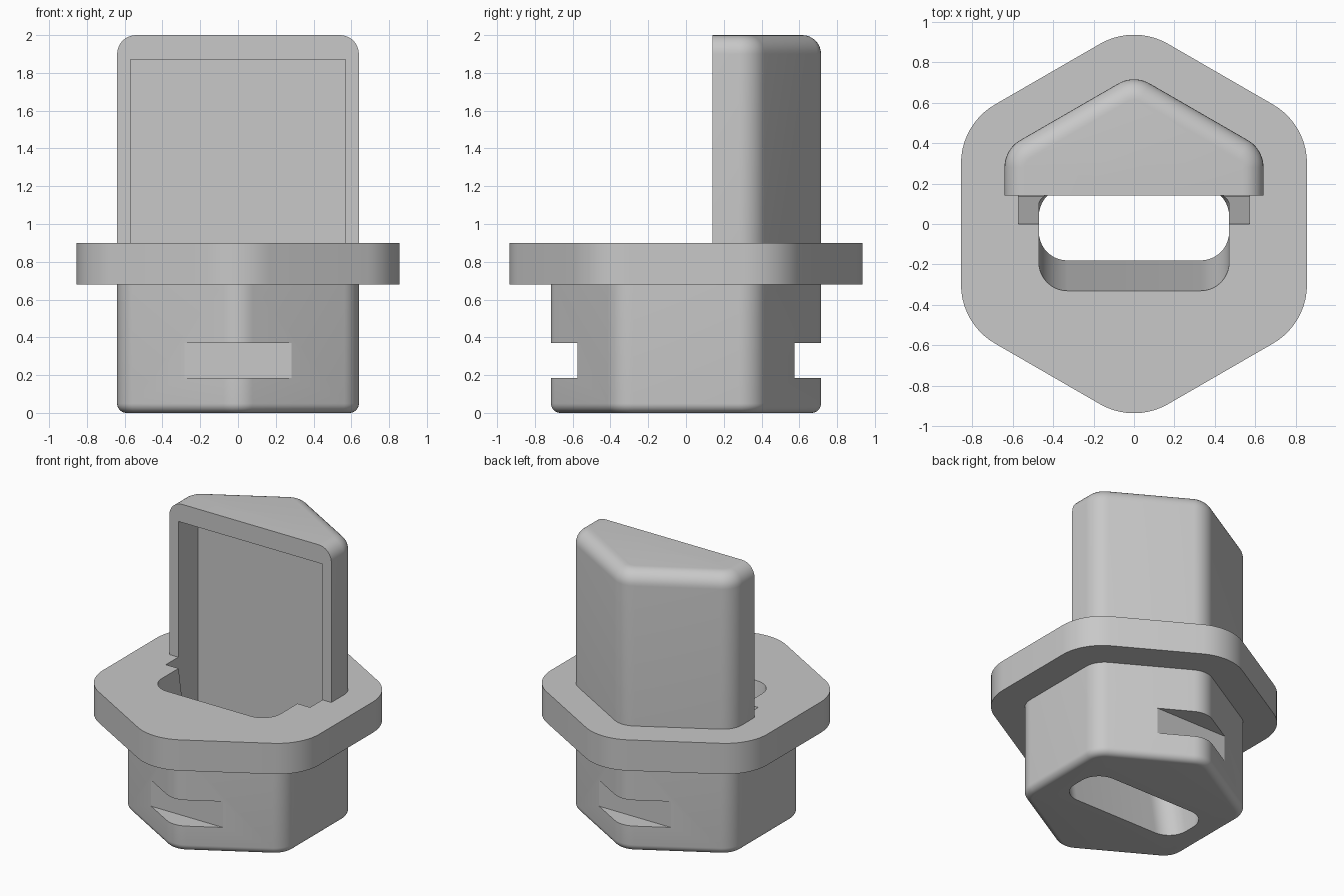
import bpy, bmesh, math
from mathutils import Vector

if "Cube" in bpy.data.objects:
    bpy.data.objects.remove(bpy.data.objects["Cube"])

grey = bpy.data.materials.new("light_grey")
grey.diffuse_color = (0.58, 0.58, 0.58, 1)
grey.use_nodes = True
grey.node_tree.nodes["Principled BSDF"].inputs["Base Color"].default_value = grey.diffuse_color


def loft(name, rings):
    """Solid skinned through equal-length rings of points, capped at both ends."""
    bm = bmesh.new()
    loops = [[bm.verts.new(p) for p in ring] for ring in rings]
    n = len(loops[0])
    for a, b in zip(loops, loops[1:]):
        for i in range(n):
            j = (i + 1) % n
            bm.faces.new((a[i], a[j], b[j], b[i]))
    bm.faces.new(loops[0][::-1])
    bm.faces.new(loops[-1])
    bmesh.ops.recalc_face_normals(bm, faces=bm.faces)
    mesh = bpy.data.meshes.new(name)
    bm.to_mesh(mesh)
    bm.free()
    mesh.materials.append(grey)
    ob = bpy.data.objects.new(name, mesh)
    bpy.context.collection.objects.link(ob)
    return ob


def hexagon(apothem, radius, z, segs=10):
    """Rounded hexagon with points at front and back."""
    pts = []
    dist = (apothem - radius) / math.cos(math.pi / 6)
    for k in range(6):
        mid = math.radians(30 + 60 * k)
        cx, cy = dist * math.cos(mid), dist * math.sin(mid)
        for s in range(segs + 1):
            t = mid + math.radians(-30 + 60 * s / segs)
            pts.append(Vector((cx + radius * math.cos(t), cy + radius * math.sin(t), z)))
    return pts


def round_rect(hx, hy, r, z, segs=10):
    pts = []
    for k, (sx, sy) in enumerate(((1, 1), (-1, 1), (-1, -1), (1, -1))):
        for s in range(segs + 1):
            t = math.pi / 2 * (k + s / segs)
            pts.append(Vector((sx * (hx - r) + r * math.cos(t),
                               sy * (hy - r) + r * math.sin(t), z)))
    return pts


def prism_x(name, profile, hx):
    """Side (y, z) profile stretched across x."""
    return loft(name, [[Vector((x, y, z)) for y, z in profile] for x in (-hx, hx)])


def box(name, hx, y0, y1, z0, z1):
    return prism_x(name, [(y0, z0), (y1, z0), (y1, z1), (y0, z1)], hx)


def boolean(target, tool, operation):
    mod = target.modifiers.new("bool", 'BOOLEAN')
    mod.operation, mod.solver, mod.object = operation, 'EXACT', tool
    bpy.context.view_layer.objects.active = target
    bpy.ops.object.modifier_apply(modifier=mod.name)
    bpy.data.objects.remove(tool, do_unlink=True)


# Hexagonal plug body with filleted bottom and top rims
A, R, BOT, TOP, N = 0.64, 0.155, 0.05, 0.10, 8
rings = []
for i in range(N + 1):
    t = math.pi / 2 * i / N
    d = BOT * (1 - math.sin(t))
    rings.append(hexagon(A - d, R - d, BOT * (1 - math.cos(t))))
for i in range(N + 1):
    t = math.pi / 2 * i / N
    d = TOP * (1 - math.cos(t))
    rings.append(hexagon(A - d, R - d, 2.0 - TOP * (1 - math.sin(t))))
body = loft("plug_body", rings)

# Cut away the front of the upper half
boolean(body, box("front_cut", 1.2, -1.2, 0.14, 0.8, 2.2), 'DIFFERENCE')

# Wide flange around the middle
flange = loft("flange", [hexagon(0.855, 0.336, z) for z in (0.68, 0.90)])
boolean(body, flange, 'UNION')

# Notches across the front and back points
for y0, y1 in ((-0.9, -0.575), (0.575, 0.9)):
    boolean(body, box("notch_cut", 0.8, y0, y1, 0.185, 0.37), 'DIFFERENCE')

# Pocket in the upright, running down behind a sloped wall
pocket = prism_x("pocket_cut", [(0.135, 0.10), (0.36, 0.10), (0.36, 1.87),
                                (-0.017, 1.87), (-0.017, 1.0)], 0.57)
boolean(body, pocket, 'DIFFERENCE')

# Tapered slot right through the base
slot = loft("slot_cut", [round_rect(0.47, 0.18 + z * 0.15 / 0.9, 0.14, z)
                         for z in (-0.1, 1.0)])
boolean(body, slot, 'DIFFERENCE')

# Smooth the fillets, keep hard edges
bpy.ops.object.select_all(action='DESELECT')
body.select_set(True)
bpy.context.view_layer.objects.active = body
bpy.ops.object.shade_smooth_by_angle(angle=math.radians(25))
